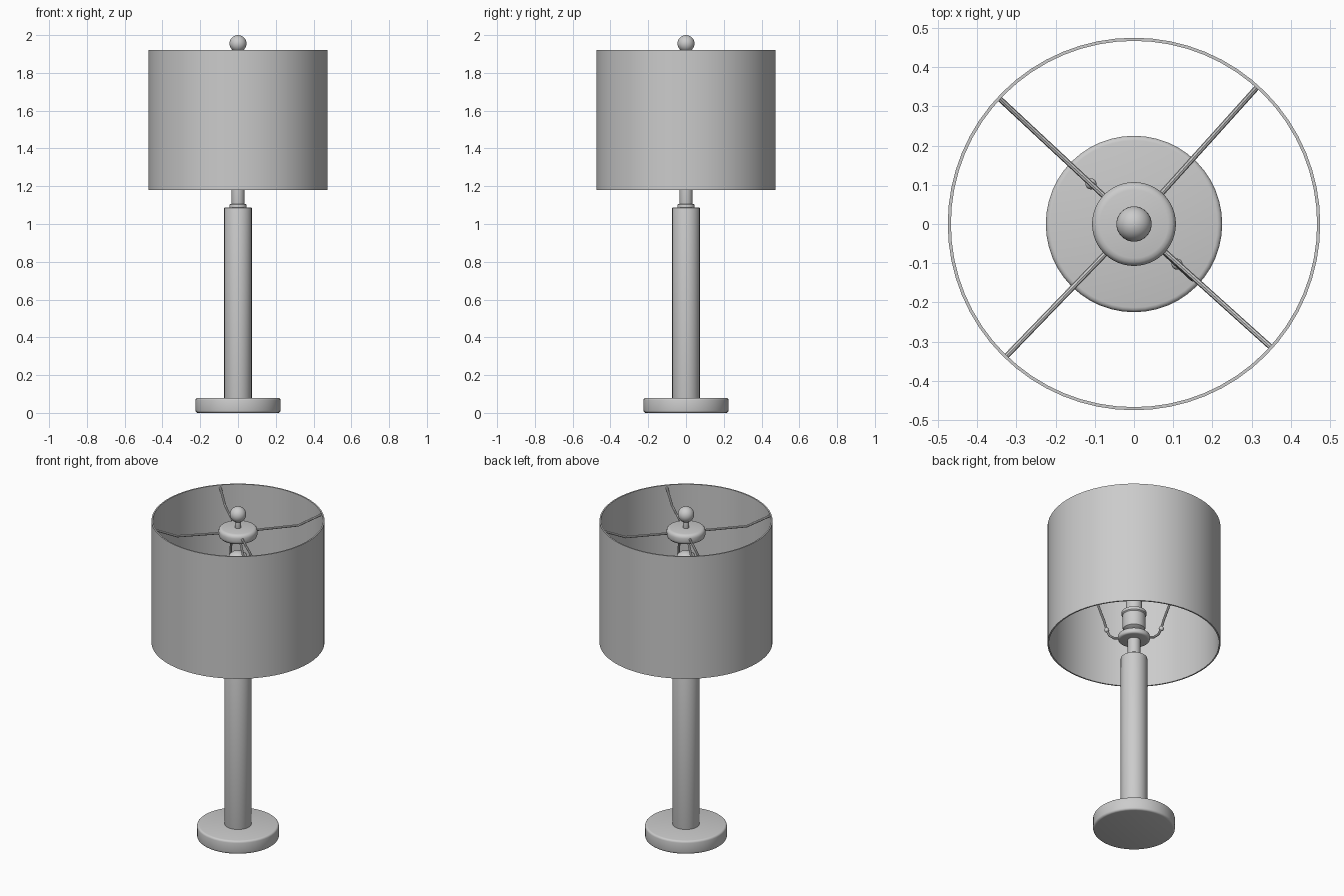
import bpy
import math
from mathutils import Vector

cube = bpy.data.objects.get("Cube")
if cube:
    bpy.data.objects.remove(cube, do_unlink=True)

# One flat grey for the whole lamp
grey = bpy.data.materials.new("plain grey")
grey.use_nodes = True
COLOUR = (0.6, 0.6, 0.6, 1)
grey.diffuse_color = COLOUR
grey.node_tree.nodes["Principled BSDF"].inputs["Base Color"].default_value = COLOUR


def smooth(obj):
    bpy.ops.object.select_all(action='DESELECT')
    obj.select_set(True)
    bpy.context.view_layer.objects.active = obj
    bpy.ops.object.shade_smooth_by_angle(angle=math.radians(35))


def lathe(name, profile, sides=48, closed=False):
    """Revolve (radius, height) points, listed bottom to top outside, about z."""
    verts, faces = [], []
    n = len(profile)
    for i in range(sides):
        a = math.tau * i / sides
        verts += [(r * math.cos(a), r * math.sin(a), z) for r, z in profile]
    for i in range(sides):
        j = (i + 1) % sides
        for k in range(n if closed else n - 1):
            m = (k + 1) % n
            faces.append((i * n + k, j * n + k, j * n + m, i * n + m))
    if not closed:
        faces.append([i * n for i in reversed(range(sides))])
        faces.append([i * n + n - 1 for i in range(sides)])
    mesh = bpy.data.meshes.new(name)
    mesh.from_pydata(verts, [], faces)
    obj = bpy.data.objects.new(name, mesh)
    bpy.context.collection.objects.link(obj)
    mesh.materials.append(grey)
    smooth(obj)
    return obj


def disc(name, radius, low, high, edge, sides=48):
    """Cylinder with rounded rims."""
    steps = [math.radians(a) for a in (0, 30, 60, 90)]
    bottom = [(radius - edge + edge * math.sin(a), low + edge - edge * math.cos(a)) for a in steps]
    top = [(r, low + high - z) for r, z in reversed(bottom)]
    return lathe(name, bottom + top, sides)


def rod(name, points, angle, radius):
    """Round rod through (distance, height) points in the upright plane at angle."""
    curve = bpy.data.curves.new(name, 'CURVE')
    curve.dimensions = '3D'
    curve.bevel_depth = radius
    curve.bevel_resolution = 2
    curve.use_fill_caps = True
    line = curve.splines.new('POLY')
    line.points.add(len(points) - 1)
    a = math.radians(angle)
    for p, (r, z) in zip(line.points, points):
        p.co = (r * math.cos(a), r * math.sin(a), z, 1)
    curve.materials.append(grey)
    obj = bpy.data.objects.new(name, curve)
    bpy.context.collection.objects.link(obj)
    bpy.ops.object.select_all(action='DESELECT')
    obj.select_set(True)
    bpy.context.view_layer.objects.active = obj
    bpy.ops.object.convert(target='MESH')
    smooth(bpy.context.object)


def ball(name, radius, location):
    bpy.ops.mesh.primitive_uv_sphere_add(segments=32, ring_count=16, radius=radius, location=location)
    obj = bpy.context.object
    obj.name = name
    obj.data.materials.append(grey)
    smooth(obj)


# Foot, column and neck
disc("base", 0.225, 0, 0.08, 0.012)
disc("column", 0.073, 0.075, 1.087, 0.004)
disc("column_collar", 0.045, 1.08, 1.105, 0.005)
disc("neck", 0.035, 1.1, 1.29, 0.002)

# Socket and bulb
disc("harp_saddle", 0.088, 1.2, 1.235, 0.012)
lathe("socket", [(0.035, 1.255), (0.06, 1.27), (0.063, 1.28), (0.063, 1.355),
                 (0.068, 1.36), (0.068, 1.378), (0.045, 1.384), (0.045, 1.44)])
lathe("bulb", [(0.04, 1.43), (0.045, 1.5), (0.055, 1.56), (0.055, 1.69),
               (0.048, 1.71), (0.03, 1.725), (0.005, 1.73)])

# Harp around the bulb, one half on each side
HARP_ANGLE = 317
half = [(0.07, 1.217), (0.11, 1.218), (0.135, 1.235), (0.148, 1.265), (0.165, 1.33),
        (0.195, 1.42), (0.205, 1.52), (0.2, 1.62), (0.18, 1.7), (0.14, 1.765),
        (0.08, 1.805), (0.0, 1.82)]
for side, turn in (("left", 0), ("right", 180)):
    rod("harp_" + side, half, HARP_ANGLE + turn, 0.007)
    a = math.radians(HARP_ANGLE + turn)
    ball("harp_ferrule_" + side, 0.014, Vector((0.15 * math.cos(a), 0.15 * math.sin(a), 1.27)))

# Drum shade with a thin open wall
lathe("shade", [(0.475, 1.18), (0.475, 1.92), (0.467, 1.92), (0.467, 1.18)], 64, closed=True)

# Four cranked arms carrying the shade
for i, angle in enumerate((48, 137, 226, 318)):
    rod(f"shade_arm_{i + 1}", [(0.08, 1.85), (0.34, 1.853), (0.471, 1.905)], angle, 0.007)

# Hub and finial
disc("shade_hub", 0.107, 1.817, 1.877, 0.02)
disc("finial_stem", 0.017, 1.87, 1.92, 0.002, 24)
ball("finial_ball", 0.045, (0, 0, 1.955))
